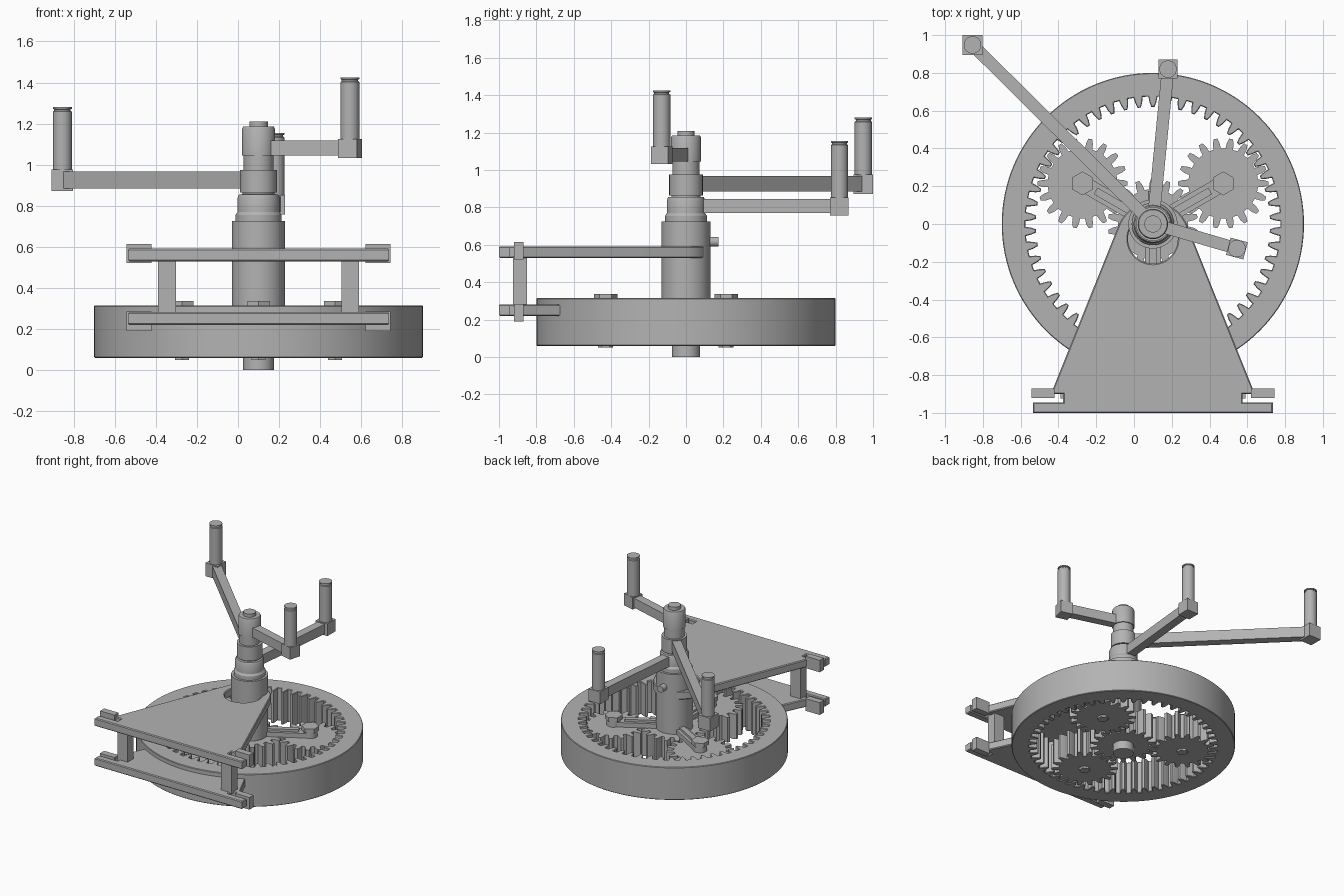
import bpy, bmesh, math
from math import sin, cos, pi, radians
from mathutils import Vector

old = bpy.data.objects.get("Cube")
if old:
    bpy.data.objects.remove(old)

# One plain grey for everything
grey = bpy.data.materials.new("plain_grey")
grey.use_nodes = True
grey.diffuse_color = (0.45, 0.45, 0.45, 1)
grey.node_tree.nodes["Principled BSDF"].inputs["Base Color"].default_value = (0.45, 0.45, 0.45, 1)

CX = 0.1          # main axis
ORBIT = 0.43      # axis to planet gear distance
PITCH = 0.215     # sun and planet pitch radius


def finish(name, mesh):
    bm = bmesh.new()
    bm.from_mesh(mesh)
    bmesh.ops.remove_doubles(bm, verts=bm.verts, dist=0.0005)
    bmesh.ops.recalc_face_normals(bm, faces=bm.faces)
    for f in bm.faces:
        f.smooth = True
        f.material_index = 0
    bm.to_mesh(mesh)
    bm.free()
    mesh.set_sharp_from_angle(angle=radians(28))
    mesh.materials.clear()
    mesh.materials.append(grey)
    mesh.name = name
    ob = bpy.data.objects.new(name, mesh)
    bpy.context.collection.objects.link(ob)
    return ob


def prism(name, loops, z0, z1, bevel=0.0):
    """Extrude flat outlines (the later loops are holes) from z0 to z1."""
    cu = bpy.data.curves.new(name, 'CURVE')
    cu.dimensions = '2D'
    cu.fill_mode = 'BOTH'
    cu.extrude = (z1 - z0) / 2 - bevel
    cu.bevel_depth = bevel
    cu.bevel_resolution = 0
    cu.offset = -bevel
    for pts in loops:
        sp = cu.splines.new('POLY')
        sp.points.add(len(pts) - 1)
        for p, (x, y) in zip(sp.points, pts):
            p.co = (x, y, 0, 1)
        sp.use_cyclic_u = True
    tmp = bpy.data.objects.new(name + "_outline", cu)
    bpy.context.collection.objects.link(tmp)
    dg = bpy.context.evaluated_depsgraph_get()
    mesh = bpy.data.meshes.new_from_object(tmp.evaluated_get(dg))
    bpy.data.objects.remove(tmp)
    bpy.data.curves.remove(cu)
    ob = finish(name, mesh)
    ob.location.z = (z0 + z1) / 2
    return ob


def circle(x, y, r, n=96, start=0.0):
    return [(x + r * cos(start + 2 * pi * i / n), y + r * sin(start + 2 * pi * i / n)) for i in range(n)]


def gear(x, y, teeth, root, pitch, tip, start):
    """Toothed outline with one tooth centred on the start angle."""
    pts = []
    for i in range(teeth):
        for part, r in ((-.31, root), (-.24, pitch), (-.12, tip), (.12, tip), (.24, pitch), (.31, root)):
            a = start + 2 * pi * (i + part) / teeth
            pts.append((x + r * cos(a), y + r * sin(a)))
    return pts


def lathe(name, x, y, profile, n=48):
    """Spin (radius, height) steps around a vertical axis."""
    bm = bmesh.new()
    rings = [[bm.verts.new((x + r * cos(2 * pi * i / n), y + r * sin(2 * pi * i / n), z)) for i in range(n)]
             for r, z in profile]
    for a, b in zip(rings, rings[1:]):
        for i in range(n):
            j = (i + 1) % n
            bm.faces.new((a[i], a[j], b[j], b[i]))
    bm.faces.new(rings[0])
    bm.faces.new(rings[-1])
    mesh = bpy.data.meshes.new(name)
    bm.to_mesh(mesh)
    bm.free()
    return finish(name, mesh)


def box(name, x0, x1, y0, y1, z0, z1):
    return prism(name, [[(x0, y0), (x1, y0), (x1, y1), (x0, y1)]], z0, z1)


def bar(name, a, b, width, z0, z1):
    """Straight bar between two points in plan."""
    a, b = Vector(a), Vector(b)
    d = (b - a).normalized()
    s = Vector((-d.y, d.x)) * width / 2
    return prism(name, [[tuple(p) for p in (a - s, b - s, b + s, a + s)]], z0, z1)


# Ring gear with inward teeth
prism("ring_gear", [circle(CX, 0, 0.80, 128),
                    gear(CX, 0, 54, 0.675, 0.645, 0.62, radians(30))], 0.06, 0.315, 0.004)

# Sun gear
prism("sun_gear", [gear(CX, 0, 18, 0.185, PITCH, 0.239, radians(90))], 0.065, 0.26)

# Planet gears with carrier arms and hex bolts
for i in range(3):
    a = radians(30 + 120 * i)
    d = Vector((cos(a), sin(a)))
    c = Vector((CX, 0)) + d * ORBIT
    prism(f"planet_gear_{i}", [gear(c.x, c.y, 18, 0.185, PITCH, 0.239, a + radians(10))], 0.065, 0.26)
    bar(f"carrier_arm_{i}", (CX, 0), c, 0.085, 0.255, 0.295)
    bar(f"carrier_rib_{i}", (CX, 0), c - d * 0.08, 0.04, 0.29, 0.312)
    lathe(f"planet_hub_{i}", c.x, c.y, [(0.05, 0.255), (0.05, 0.31)], 32)
    prism(f"hex_bolt_{i}", [circle(c.x, c.y, 0.063, 6, pi / 6)], 0.305, 0.337)
    prism(f"hex_nut_{i}", [circle(c.x, c.y, 0.04, 6, pi / 6)], 0.05, 0.07)

# Stepped centre column and lower shaft
lathe("lower_shaft", CX, 0, [(0.075, 0), (0.075, 0.1)])
lathe("centre_column", CX, 0, [
    (0.13, 0.255), (0.13, 0.725), (0.112, 0.725), (0.112, 0.755), (0.102, 0.77), (0.102, 0.84),
    (0.095, 0.855), (0.078, 0.857), (0.078, 0.865), (0.09, 0.865), (0.09, 0.975), (0.073, 0.975),
    (0.073, 1.045), (0.08, 1.045), (0.08, 1.175), (0.075, 1.185), (0.045, 1.185), (0.045, 1.21)])

# Set screw at the back of the column
screw = lathe("set_screw", 0, 0, [(0.026, 0.1), (0.026, 0.175)], 24)
screw.rotation_euler.x = -pi / 2
screw.location = (CX, 0, 0.617)

# Three cranks: end x, end y, arm bottom, arm top, handle top, arm start radius
cranks = {"low": (0.18, 0.82, 0.77, 0.845, 1.155, 0.05),
          "middle": (-0.855, 0.948, 0.885, 0.968, 1.28, 0.052),
          "high": (0.545, -0.13, 1.045, 1.118, 1.425, 0.047)}
for name, (x, y, z0, z1, top, half) in cranks.items():
    bar(name + "_crank_arm", (CX, 0), (x, y), 0.065, z0, z1)
    block = prism(name + "_crank_block", [[(-half, -half), (half, -half), (half, half), (-half, half)]],
                  z0 - 0.012, z1 + 0.008)
    block.location.x, block.location.y = x, y
    if name == "high":
        block.rotation_euler.z = radians(-15)
    lathe(name + "_crank_handle", x, y, [
        (0.046, z1), (0.046, top - 0.022), (0.04, top - 0.018), (0.04, top - 0.01),
        (0.046, top - 0.008), (0.046, top)], 32)


# Half outline of a support plate's front, as offsets from the axis: bar, notch, then flared side
front = [(0.635, -1.0), (0.635, -0.945), (0.475, -0.945), (0.475, -0.90), (0.54, -0.90)]


def plate(name, back, holes, z0, z1):
    right = [(CX + x, y) for x, y in front]
    left = [(CX - x, y) for x, y in reversed(front)]
    prism(name, [right + back + left] + holes, z0, z1, 0.006)


# Upper plate wraps round the column, lower plate runs into the ring
EYE = -0.078
arc = [(CX + 0.195 * cos(radians(t)), EYE + 0.195 * sin(radians(t))) for t in range(24, 157, 6)]
plate("upper_plate", arc, [circle(CX, EYE, 0.132, 64)], 0.53, 0.592)
plate("lower_plate", [(CX + 0.435, -0.675), (CX - 0.435, -0.675)], [], 0.22, 0.282)

# Posts between the plates and clip blocks at their corners
for side, s in (("left", 1), ("right", -1)):
    x0, x1 = sorted((CX + s * 0.403, CX + s * 0.49))
    box(side + "_post", x0, x1, -0.925, -0.85, 0.27, 0.54)
    x0, x1 = sorted((CX + s * 0.52, CX + s * 0.643))
    box(side + "_upper_clip", x0, x1, -0.92, -0.87, 0.522, 0.615)
    box(side + "_lower_clip", x0, x1, -0.92, -0.87, 0.19, 0.285)
